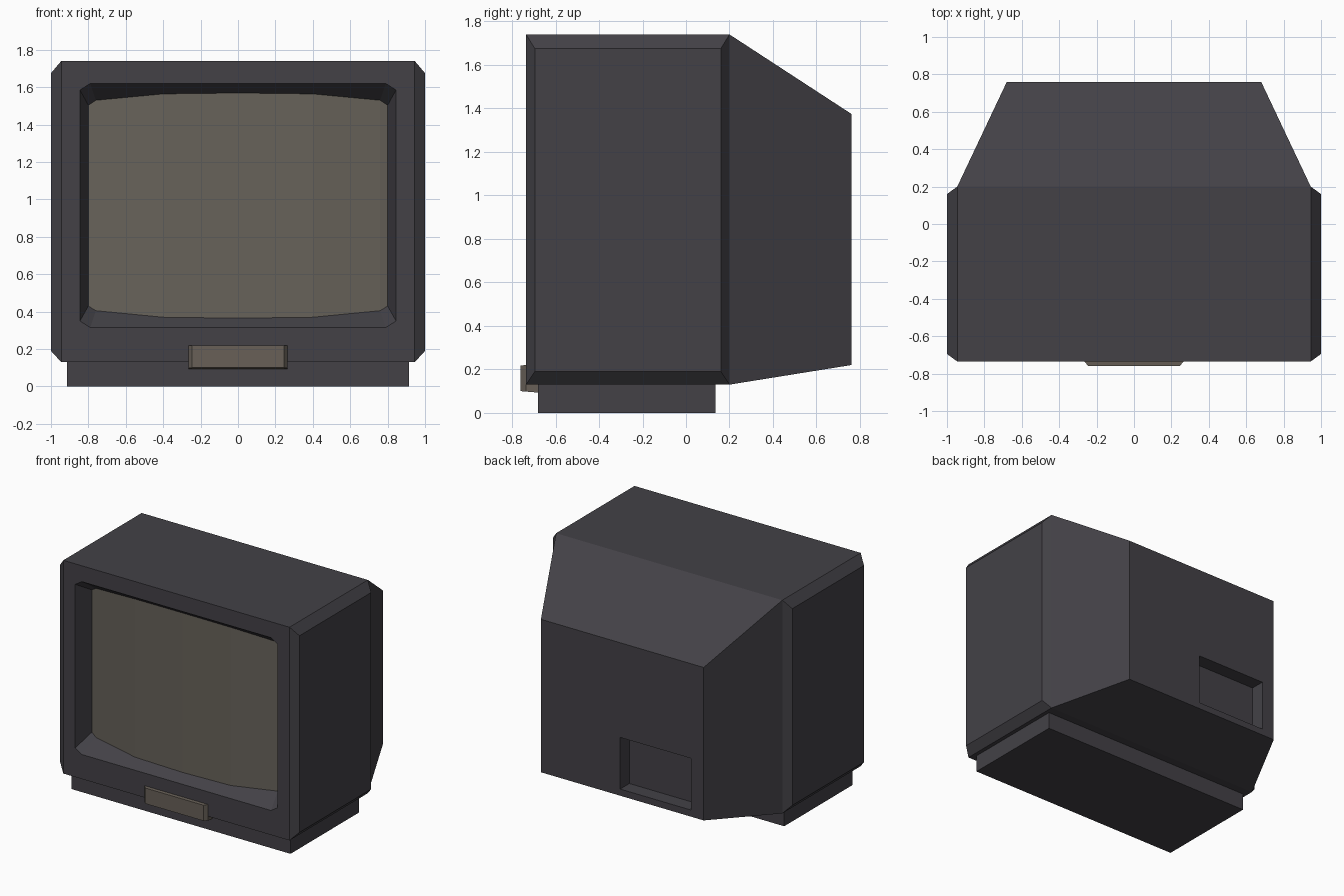
import bpy, bmesh

if "Cube" in bpy.data.objects:
    bpy.data.objects.remove(bpy.data.objects["Cube"])


def material(name, rgb):
    m = bpy.data.materials.new(name)
    m.diffuse_color = (*rgb, 1)
    m.use_nodes = True
    m.node_tree.nodes["Principled BSDF"].inputs["Base Color"].default_value = m.diffuse_color
    return m


CASE = material("charcoal plastic", (0.056, 0.053, 0.062))
GLASS = material("grey brown glass", (0.136, 0.122, 0.102))
PANEL = material("brown panel", (0.138, 0.117, 0.096))


def finish(bm, name, *mats):
    bmesh.ops.recalc_face_normals(bm, faces=bm.faces)
    me = bpy.data.meshes.new(name)
    bm.to_mesh(me)
    bm.free()
    for m in mats:
        me.materials.append(m)
    ob = bpy.data.objects.new(name, me)
    bpy.context.collection.objects.link(ob)
    return ob


def rect(bm, x0, x1, z0, z1, y):
    return [bm.verts.new((x, y, z)) for x, z in ((x0, z0), (x1, z0), (x1, z1), (x0, z1))]


def bridge(bm, a, b, skip=()):
    n = len(a)
    for i in range(n):
        if i not in skip:
            j = (i + 1) % n
            bm.faces.new((a[i], a[j], b[j], b[i]))


def loft(name, mat, rings):
    """Closed solid through rectangles (half width, z0, z1, y)."""
    bm = bmesh.new()
    rs = [rect(bm, -w, w, z0, z1, y) for w, z0, z1, y in rings]
    for a, b in zip(rs, rs[1:]):
        bridge(bm, a, b)
    bm.faces.new(rs[0])
    bm.faces.new(rs[-1])
    return finish(bm, name, mat)


# Cabinet: front frame, straight middle and tapered rear in one shell
FRONT = -0.735
bm = bmesh.new()
front = rect(bm, -0.945, 0.945, 0.13, 1.74, FRONT)
mid = rect(bm, -0.945, 0.945, 0.13, 1.74, 0.20)
back = rect(bm, -0.68, 0.68, 0.22, 1.375, 0.76)
bridge(bm, front, mid, skip=(1, 3))
bridge(bm, mid, back)

# Raised side plates with sloping borders
for s, (lo, hi) in ((1, (1, 2)), (-1, (0, 3))):
    plate = [bm.verts.new((s, y, z)) for y, z in
             ((-0.695, 0.19), (0.16, 0.19), (0.16, 1.675), (-0.695, 1.675))]
    bridge(bm, [front[lo], mid[lo], mid[hi], front[hi]], plate)
    bm.faces.new(plate)

# Rear connector pocket
hole = rect(bm, -0.573, 0.018, 0.27, 0.66, 0.76)
floor = rect(bm, -0.573, 0.018, 0.27, 0.66, 0.65)
bridge(bm, back, hole)
bridge(bm, hole, floor)
bm.faces.new(floor)

# Screen opening: octagon with cut corners, anticlockwise from bottom left
octagon = [bm.verts.new((x, FRONT, z)) for x, z in
           ((-0.79, 0.315), (0.79, 0.315), (0.845, 0.35), (0.845, 1.585),
            (0.79, 1.62), (-0.79, 1.62), (-0.845, 1.585), (-0.845, 0.35))]
for i in range(4):
    a, b, c = octagon[2 * i - 1], octagon[2 * i], octagon[2 * i + 1]
    bm.faces.new((front[i], a, b))
    bm.faces.new((front[i], b, c, front[(i + 1) % 4]))

# Curved screen in vertical strips: x, depth, bottom, top
half = ((0.40, 0.077, 0.37, 1.564), (0.76, 0.125, 0.405, 1.53), (0.80, 0.135, 0.43, 1.503))
cols = [(-x, d, b, t) for x, d, b, t in reversed(half)] + [(0, 0.07, 0.365, 1.569)] + list(half)
low = [bm.verts.new((x, FRONT + d, b)) for x, d, b, t in cols]
top = [bm.verts.new((x, FRONT + d, t)) for x, d, b, t in cols]
for i in range(6):
    bm.faces.new((low[i], low[i + 1], top[i + 1], top[i])).material_index = 1

# Sloping walls between opening and screen
o = octagon
bm.faces.new([o[0], o[1]] + low[5:0:-1])
bm.faces.new([o[4], o[5]] + top[1:6])
for a, b, c, d in ((o[1], o[2], low[6], low[5]), (o[2], o[3], top[6], low[6]),
                   (o[3], o[4], top[5], top[6]), (o[5], o[6], top[0], top[1]),
                   (o[6], o[7], low[0], top[0]), (o[7], o[0], low[1], low[0])):
    bm.faces.new((a, b, c, d))
finish(bm, "cabinet", CASE, GLASS)

# Base plinth
loft("base", CASE, [(0.915, 0, 0.13, -0.68), (0.915, 0, 0.13, 0.135)])

# Control panel on the lower front
loft("control_panel", PANEL, [(0.245, 0.10, 0.218, -0.76), (0.265, 0.098, 0.22, -0.735),
                              (0.265, 0.093, 0.22, -0.675)])
